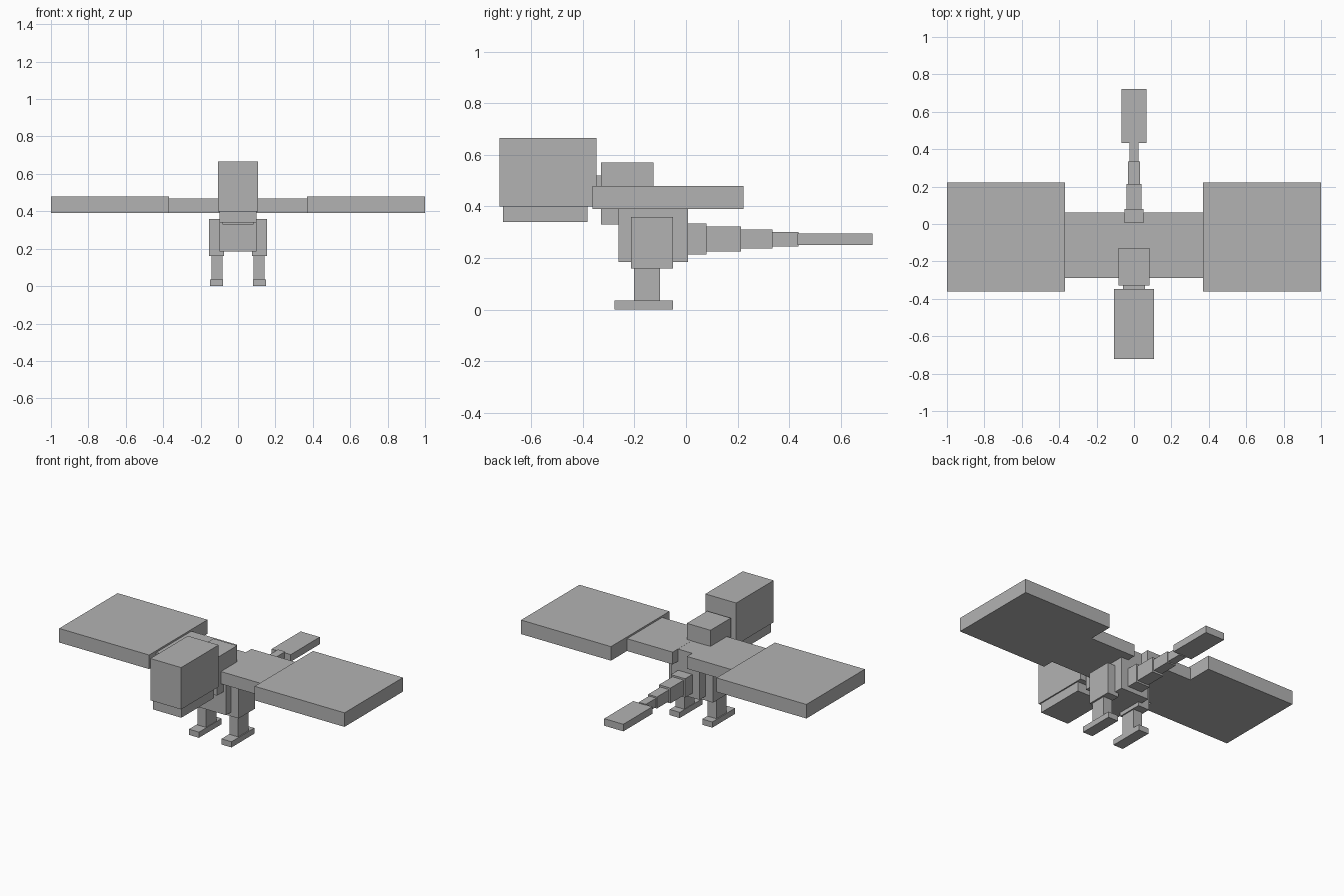
import bpy

cube = bpy.data.objects.get("Cube")
if cube:
    bpy.data.objects.remove(cube, do_unlink=True)

grey = bpy.data.materials.new("plain grey")
grey.use_nodes = True
GREY = (0.45, 0.45, 0.45, 1)
grey.diffuse_color = GREY
grey.node_tree.nodes["Principled BSDF"].inputs["Base Color"].default_value = GREY


def box(name, xs, ys, zs):
    """Box spanning the given x, y and z ranges."""
    spans = (xs, ys, zs)
    bpy.ops.mesh.primitive_cube_add(size=1, location=[sum(s) / 2 for s in spans])
    ob = bpy.context.object
    ob.name = name
    ob.scale = [s[1] - s[0] for s in spans]
    ob.data.materials.append(grey)
    bpy.ops.object.transform_apply(location=False, rotation=False, scale=True)


def centred(name, half, ys, zs):
    box(name, (-half, half), ys, zs)


def pair(name, xs, ys, zs):
    box("left_" + name, xs, ys, zs)
    box("right_" + name, (-xs[1], -xs[0]), ys, zs)


# Head, jaw, neck and body
centred("head", 0.108, (-0.723, -0.348), (0.4, 0.665))
centred("jaw", 0.1, (-0.71, -0.383), (0.34, 0.4))
centred("neck_joint", 0.058, (-0.35, -0.328), (0.4, 0.52))
centred("neck", 0.083, (-0.33, -0.127), (0.33, 0.57))
centred("body", 0.1, (-0.262, 0.008), (0.185, 0.467))

# Wings, leaving a narrow slot above the spine
pair("inner_wing", (0.05, 0.37), (-0.29, 0.062), (0.39, 0.468))
pair("outer_wing", (0.37, 1.0), (-0.362, 0.223), (0.39, 0.479))

# Tail tapering to a broad tip
centred("tail_base", 0.05, (0.008, 0.08), (0.214, 0.333))
centred("tail_second", 0.04, (0.08, 0.213), (0.225, 0.322))
centred("tail_third", 0.031, (0.213, 0.335), (0.237, 0.31))
centred("tail_fourth", 0.025, (0.335, 0.437), (0.245, 0.301))
centred("tail_tip", 0.067, (0.432, 0.723), (0.25, 0.295))

# Legs
pair("thigh", (0.075, 0.154), (-0.213, -0.05), (0.16, 0.36))
pair("shin", (0.082, 0.143), (-0.202, -0.1), (0.034, 0.16))
pair("foot", (0.079, 0.149), (-0.278, -0.05), (0, 0.036))
